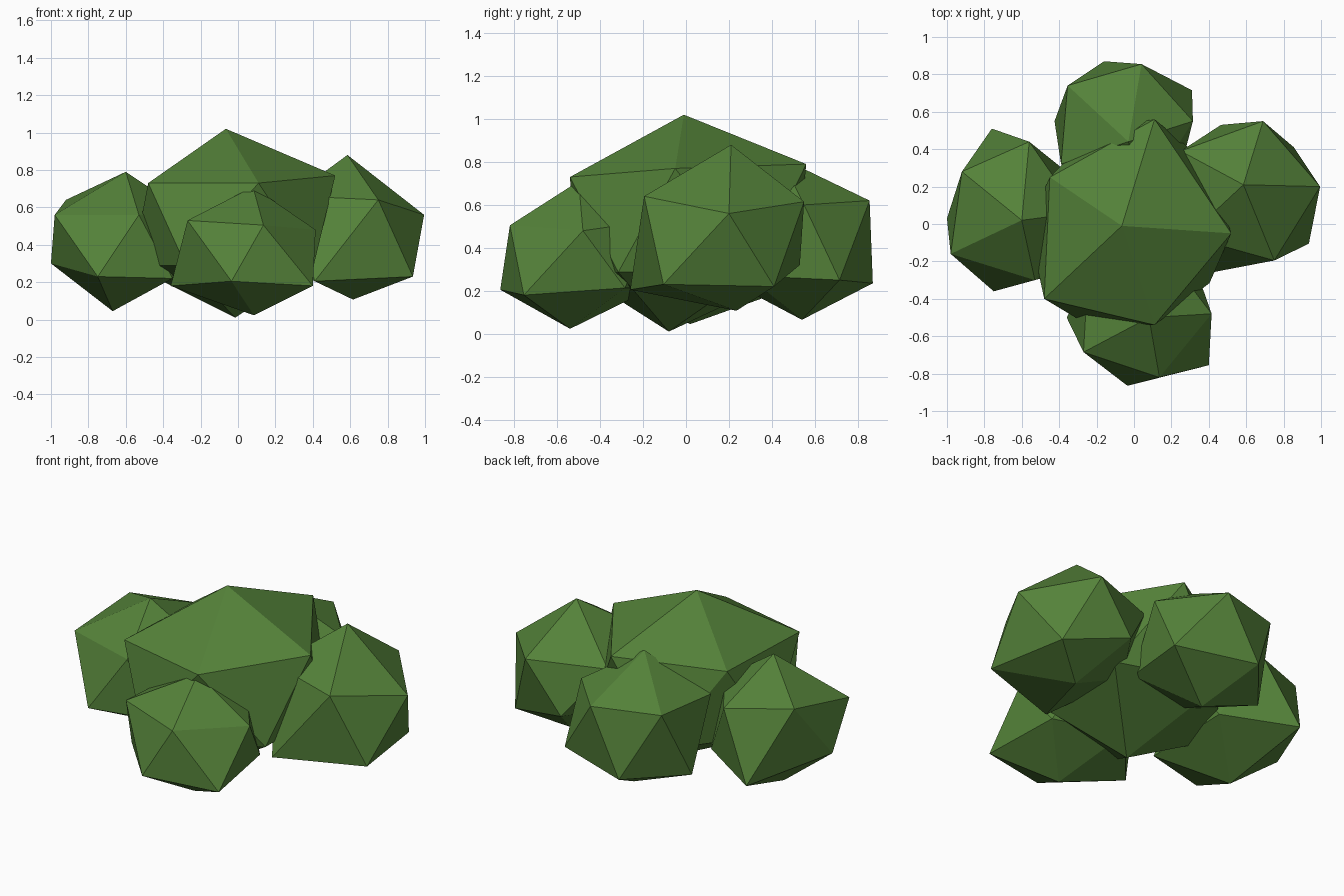
import bpy, bmesh, math

green = bpy.data.materials.new("leaf green")
green.diffuse_color = (0.089, 0.223, 0.041, 1)


def clump(name, centre, radius, half_height, top, bottom, pulled):
    """Twenty-sided leaf clump. Corners named in `pulled` (by ring angle:
    multiples of 72 sit on the upper ring, the rest on the lower ring)
    are dragged to a point; the others stay regular."""
    bm = bmesh.new()
    bmesh.ops.create_icosphere(bm, subdivisions=1, radius=1)
    for v in bm.verts:
        x, y, z = v.co
        if z > 0.9:
            v.co = top
        elif z < -0.9:
            v.co = bottom
        else:
            angle = round(math.degrees(math.atan2(y, x)) / 36) * 36 % 360
            regular = (centre[0] + x * radius, centre[1] + y * radius,
                       centre[2] + z * half_height)
            v.co = pulled.get(angle, regular)
    bmesh.ops.recalc_face_normals(bm, faces=bm.faces)
    mesh = bpy.data.meshes.new(name)
    bm.to_mesh(mesh)
    bm.free()
    mesh.materials.append(green)
    bpy.context.collection.objects.link(bpy.data.objects.new(name, mesh))


# large middle clump
clump("middle_clump", (-0.03, 0, 0.51), 0.6, 0.5,
      (-0.065, -0.01, 1.02), (-0.015, -0.08, 0.01), {
          0: (0.52, -0.05, 0.77), 72: (0.11, 0.56, 0.79),
          144: (-0.45, 0.25, 0.73), 216: (-0.48, -0.40, 0.73),
          288: (0.11, -0.54, 0.73), 252: (-0.28, -0.52, 0.29)})

# left clump
clump("left_clump", (-0.68, 0.06, 0.42), 0.43, 0.37,
      (-0.60, 0.02, 0.79), (-0.67, 0.02, 0.045), {
          72: (-0.56, 0.44, 0.61), 144: (-0.92, 0.28, 0.64),
          216: (-0.98, -0.16, 0.56), 288: (-0.53, -0.30, 0.56),
          108: (-0.76, 0.51, 0.22), 180: (-1.0, 0.03, 0.30),
          252: (-0.75, -0.36, 0.23), 324: (-0.35, -0.25, 0.22)})

# right clump
clump("right_clump", (0.60, 0.16, 0.49), 0.43, 0.385,
      (0.585, 0.21, 0.88), (0.615, 0.235, 0.107), {
          0: (0.995, 0.20, 0.56), 72: (0.69, 0.55, 0.615),
          144: (0.25, 0.39, 0.61), 288: (0.75, -0.195, 0.64),
          36: (0.855, 0.41, 0.22), 108: (0.465, 0.53, 0.32),
          252: (0.41, -0.26, 0.205), 324: (0.935, -0.105, 0.23)})

# front clump
clump("front_clump", (0.05, -0.50, 0.37), 0.41, 0.35,
      (0.08, -0.50, 0.71), (0.085, -0.54, 0.023), {
          0: (0.415, -0.48, 0.48), 216: (-0.27, -0.685, 0.53),
          288: (0.136, -0.82, 0.505), 180: (-0.36, -0.50, 0.18),
          252: (-0.035, -0.865, 0.205), 324: (0.40, -0.755, 0.18)})

# back clump
clump("back_clump", (-0.05, 0.50, 0.44), 0.41, 0.38,
      (-0.03, 0.44, 0.82), (-0.03, 0.54, 0.065), {
          0: (0.315, 0.55, 0.60), 72: (0.04, 0.855, 0.62),
          144: (-0.355, 0.74, 0.625), 216: (-0.39, 0.32, 0.605),
          36: (0.31, 0.715, 0.25), 108: (-0.16, 0.87, 0.235),
          180: (-0.425, 0.55, 0.215)})
